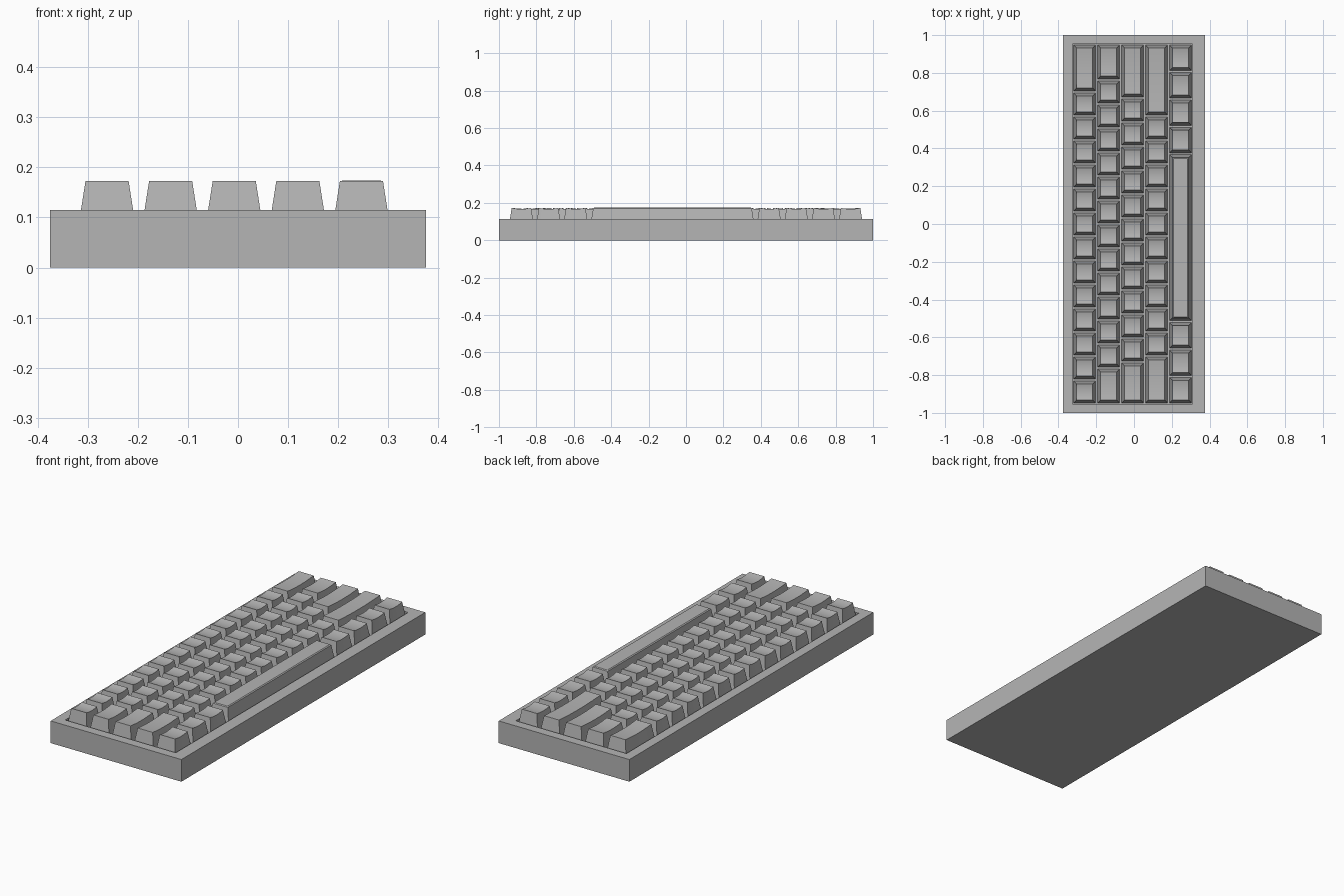
import bpy, bmesh, math

cube = bpy.data.objects.get("Cube")
if cube:
    bpy.data.objects.remove(cube, do_unlink=True)

GREY = (0.46, 0.46, 0.46, 1)
grey = bpy.data.materials.new("plain grey plastic")
grey.use_nodes = True
grey.diffuse_color = GREY
grey.node_tree.nodes["Principled BSDF"].inputs["Base Color"].default_value = GREY

U = 0.127             # one key unit
CX = -0.0075          # middle of the key block
FLOOR, RIM, TOP = 0.074, 0.115, 0.173
GAP, TAPER = 0.005, 0.0155


def finish(name, bm):
    bmesh.ops.recalc_face_normals(bm, faces=bm.faces)
    mesh = bpy.data.meshes.new(name)
    bm.to_mesh(mesh)
    bm.free()
    mesh.materials.append(grey)
    obj = bpy.data.objects.new(name, mesh)
    bpy.context.collection.objects.link(obj)
    return obj


def loft(bm, rings):
    """Skin closed rings of points and cap both ends."""
    loops = [[bm.verts.new(p) for p in ring] for ring in rings]
    for a, b in zip(loops, loops[1:]):
        for i in range(len(a)):
            j = (i + 1) % len(a)
            bm.faces.new((a[i], a[j], b[j], b[i]))
    bm.faces.new(loops[0])
    bm.faces.new(loops[-1])


def rectangle(cx, hx, hy, z):
    return [(cx + sx * hx, sy * hy, z)
            for sx, sy in ((-1, -1), (1, -1), (1, 1), (-1, 1))]


def keycap(name, x, y, length, wide_bar=False):
    """Tapered cap: dished along its length, or a bar with softened edges."""
    hw, hl = U / 2 - GAP, length / 2 - GAP
    tw, tl = hw - TAPER, hl - TAPER
    steps = [-1, -0.99, 0.99, 1] if wide_bar else [i / 5 - 1 for i in range(11)]
    rings = []
    for t in steps:
        if wide_bar:
            edge = TOP - 0.003
            crown = edge if abs(t) == 1 else TOP + 0.001
            top = [(-tw, edge), (-tw + 0.005, crown), (tw - 0.005, crown), (tw, edge)]
        else:
            z = TOP - 0.006 * (1 - t * t)
            top = [(-tw, z), (tw, z)]
        ring = [(x - hw, y + t * hl, FLOOR)]
        ring += [(x + px, y + t * tl, pz) for px, pz in top]
        ring.append((x + hw, y + t * hl, FLOOR))
        rings.append(ring)
    bm = bmesh.new()
    loft(bm, rings)
    obj = finish(name, bm)
    bpy.ops.object.select_all(action="DESELECT")
    obj.select_set(True)
    bpy.context.view_layer.objects.active = obj
    bpy.ops.object.shade_smooth_by_angle(angle=math.radians(25))


# Case with a sunken key bed
bm = bmesh.new()
loft(bm, [rectangle(0, 0.375, 1, 0), rectangle(0, 0.375, 1, RIM),
          rectangle(CX, 2.5 * U, 7.5 * U, RIM), rectangle(CX, 2.5 * U, 7.5 * U, FLOOR)])
finish("case", bm)

# Key rows, sizes in units from the +y end
M = 8 / 7
rows = {
    "number_row": [2] + [1] * 13,
    "upper_row": [1.5] + [1] * 12 + [1.5],
    "home_row": [2.25] + [1] * 11 + [1.75],
    "lower_row": [3] + [1] * 10 + [2],
    "bottom_row": [M] * 4 + [7] + [M] * 3,
}
for r, (row, sizes) in enumerate(rows.items()):
    y = 7.5 * U
    for k, size in enumerate(sizes):
        bar = size == 7
        name = "space_bar" if bar else f"{row}_key_{k + 1}"
        keycap(name, CX + (r - 2) * U, y - size * U / 2, size * U, bar)
        y -= size * U
